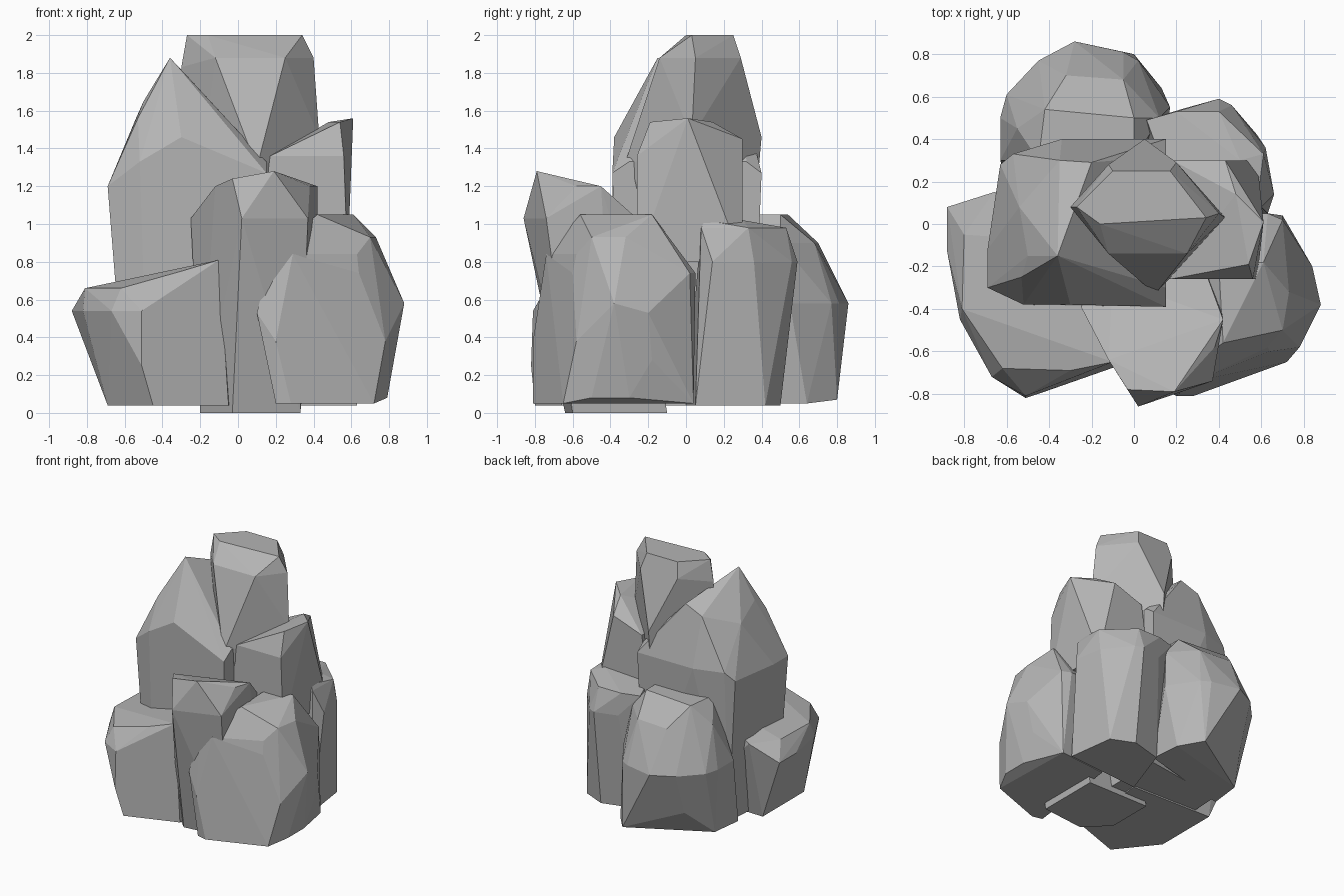
import bpy
import bmesh
from math import radians

default_cube = bpy.data.objects.get("Cube")
if default_cube:
    bpy.data.objects.remove(default_cube, do_unlink=True)

# One plain stone colour
stone = bpy.data.materials.new("stone grey")
stone.use_nodes = True
stone.diffuse_color = (.46, .46, .46, 1)
stone.node_tree.nodes["Principled BSDF"].inputs["Base Color"].default_value = stone.diffuse_color


def tier(height, *outline):
    """Corners of a boulder that lie at the same height."""
    return [(x, y, height) for x, y in outline]


def boulder(name, *tiers):
    """Wrap flat facets tightly around the corners of all tiers."""
    bm = bmesh.new()
    for corners in tiers:
        for corner in corners:
            bm.verts.new(corner)
    hull = bmesh.ops.convex_hull(bm, input=bm.verts[:])
    leftover = {item for item in hull["geom_interior"] + hull["geom_unused"]
                if isinstance(item, bmesh.types.BMVert)}
    bmesh.ops.delete(bm, geom=list(leftover), context="VERTS")
    bmesh.ops.dissolve_limit(bm, angle_limit=radians(4), verts=bm.verts[:], edges=bm.edges[:])
    bmesh.ops.recalc_face_normals(bm, faces=bm.faces[:])
    mesh = bpy.data.meshes.new(name)
    bm.to_mesh(mesh)
    bm.free()
    mesh.materials.append(stone)
    bpy.context.collection.objects.link(bpy.data.objects.new(name, mesh))


# Summit block leaning on the tall slab
boulder("summit_boulder",
        tier(.9, (-.25, .05), (.08, -.25), (.4, .03), (.05, .35)),
        tier(1.3, (.1, -.33)),
        tier(1.46, (.43, .03), (.05, .4)),
        tier(1.83, (-.3, .08)),
        tier(1.88, (-.12, -.14), (.25, -.14), (.4, .05), (.2, .29), (-.12, .28)),
        tier(2, (-.27, .08), (-.16, 0), (.08, .02), (.34, .03), (.17, .25), (-.1, .25)))

# Tall slab with a peak near the front and a full, faceted back
boulder("tall_boulder",
        tier(.05, (-.58, -.25), (.12, -.35), (.12, .35), (-.55, .25)),
        tier(.7, (-.65, -.3), (-.5, -.38)),
        tier(1.2, (-.69, -.3), (-.69, -.12), (-.63, .28)),
        tier(1.27, (.15, -.39), (.15, .4), (-.57, .33), (-.34, .4)),
        tier(1.33, (-.52, -.38), (.15, -.3), (.15, .32)),
        tier(1.46, (-.3, -.38), (0, -.22)),
        tier(1.56, (-.53, -.25), (-.54, .08)),
        tier(1.65, (-.5, -.15), (-.35, .3)),
        tier(1.71, (-.2, .29)),
        tier(1.88, (-.36, -.15)))

# Back boulder with a rounded shoulder over a tapered foot
boulder("back_boulder",
        tier(.05, (-.6, .2), (-.57, .45), (.13, .64), (.15, .4)),
        tier(.07, (0, .8)),
        tier(.25, (-.45, .66)),
        tier(.58, (-.63, .3), (-.63, .5), (-.6, .61), (-.45, .77),
             (-.28, .86), (-.05, .81), (.02, .77), (.17, .55)),
        tier(.9, (-.32, .7), (-.05, .68), (-.55, .45), (.12, .5)),
        tier(1.05, (-.42, .54), (0, .5), (-.45, .3), (0, .3)))

# Low boulder spreading to the front corner
boulder("low_front_boulder",
        tier(.04, (-.69, .02), (-.69, -.5), (-.45, -.8), (-.05, -.66), (0, 0)),
        tier(.25, (-.51, -.82)),
        tier(.54, (-.88, -.13), (-.88, .08), (-.82, -.45), (-.67, -.72), (-.51, -.81)),
        tier(.66, (-.81, -.4), (-.8, -.05), (-.66, .15), (-.62, -.68)),
        tier(.75, (-.3, -.69)),
        tier(.81, (-.1, -.65), (-.1, -.1)))

# Front boulder leaning outward over its narrow foot
boulder("front_boulder",
        tier(0, (-.2, -.47), (-.03, -.64), (.33, -.6), (.33, -.1), (-.2, -.1)),
        tier(.88, (.42, -.43)),
        tier(1.03, (-.25, -.39), (.02, -.86), (.37, -.74), (.35, -.26), (-.1, -.26)),
        tier(1.2, (-.12, -.64), (.38, -.58), (.42, -.45)),
        tier(1.24, (-.03, -.78)),
        tier(1.28, (.19, -.79)))

# Broad many-sided boulder at the side
boulder("side_boulder",
        tier(.05, (.2, -.79), (.28, -.81), (.72, -.65), (.7, .04), (.3, 0)),
        tier(.08, (.79, -.5), (.79, -.3)),
        tier(.28, (.8, -.18)),
        tier(.38, (.2, -.81), (.78, -.58)),
        tier(.53, (.1, -.76), (.84, -.2)),
        tier(.58, (.88, -.38)),
        tier(.74, (.64, -.6), (.7, .02), (.63, .05), (.3, .03)),
        tier(.84, (.18, -.73), (.29, -.74), (.63, -.58)),
        tier(.93, (.73, -.32), (.7, -.5)),
        tier(1.05, (.42, -.56), (.61, -.18), (.4, -.2)))

# Raised block behind the side boulder, its top falling away to the rear
boulder("upper_side_boulder",
        tier(.8, (.1, -.26), (.58, -.26), (.58, .3), (.1, .3)),
        tier(1.36, (.17, -.26), (.56, -.26), (.18, .3)),
        tier(1.45, (.43, .3)),
        tier(1.54, (.54, -.19), (.48, .14)),
        tier(1.56, (.61, .01)))

# Upright block at the rear corner
boulder("rear_corner_boulder",
        tier(.04, (.63, .05), (.58, .42), (.4, .5), (.15, .43), (0, 0)),
        tier(.8, (.66, .14), (.62, .36), (.46, .56), (.4, .59), (.22, .54)),
        tier(.98, (.6, .08), (.61, .33), (.4, .53), (.2, .53), (.06, .49)),
        tier(1.02, (.58, .1), (.2, .1), (.5, .3)))
